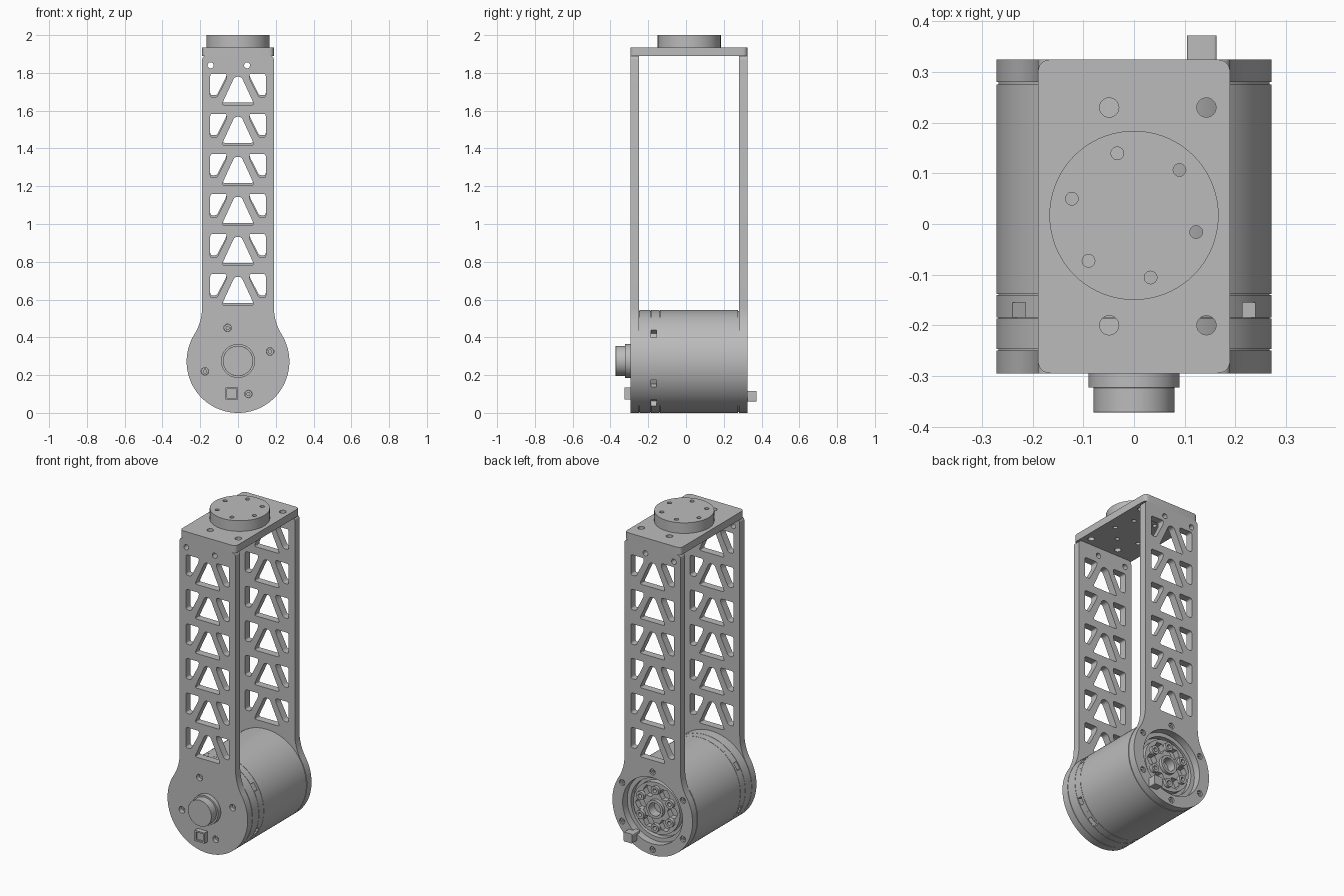
import bpy, bmesh
from math import pi, cos, sin, radians, hypot, atan2
from mathutils import Vector

if "Cube" in bpy.data.objects:
    bpy.data.objects.remove(bpy.data.objects["Cube"])

grey = bpy.data.materials.new("plain_grey")
grey.use_nodes = True
grey.diffuse_color = (0.5, 0.5, 0.5, 1)
grey.node_tree.nodes["Principled BSDF"].inputs["Base Color"].default_value = (0.5, 0.5, 0.5, 1)

AXIS_Z = 0.272      # height of the motor axis
R = 0.272           # motor radius
HALF = 0.19         # half width of the arms


def arc(cx, cy, r, a0, a1, n):
    return [(cx + r * cos(a0 + (a1 - a0) * i / n), cy + r * sin(a0 + (a1 - a0) * i / n))
            for i in range(n + 1)]


def circle(cx, cy, r, n=24):
    return arc(cx, cy, r, 0, 2 * pi, n)[:-1]


def rect(x0, x1, y0, y1):
    return [(x0, y0), (x1, y0), (x1, y1), (x0, y1)]


def rounded(pts, r, n=5):
    """Round every corner of a polygon, cutting back r along each side."""
    out = []
    for i, p in enumerate(pts):
        p = Vector(p)
        a = p + (Vector(pts[i - 1]) - p).normalized() * r
        b = p + (Vector(pts[(i + 1) % len(pts)]) - p).normalized() * r
        for k in range(n + 1):
            t = k / n
            out.append(tuple(a * (1 - t) ** 2 + p * 2 * t * (1 - t) + b * t * t))
    return out


def extrude(name, loops, lo, hi, upright=True):
    """Fill nested outlines and extrude along y (upright) or z."""
    cu = bpy.data.curves.new(name, 'CURVE')
    cu.dimensions = '2D'
    cu.fill_mode = 'BOTH'
    cu.extrude = (hi - lo) / 2
    for loop in loops:
        sp = cu.splines.new('POLY')
        sp.points.add(len(loop) - 1)
        for pt, (x, y) in zip(sp.points, loop):
            pt.co = (x, y, 0, 1)
        sp.use_cyclic_u = True
    tmp = bpy.data.objects.new(name + "_outline", cu)
    bpy.context.collection.objects.link(tmp)
    bpy.context.view_layer.update()
    me = bpy.data.meshes.new_from_object(tmp.evaluated_get(bpy.context.evaluated_depsgraph_get()))
    bpy.data.objects.remove(tmp)
    bm = bmesh.new()
    bm.from_mesh(me)
    bmesh.ops.remove_doubles(bm, verts=bm.verts, dist=1e-5)
    bmesh.ops.recalc_face_normals(bm, faces=bm.faces)
    bm.to_mesh(me)
    bm.free()
    me.name = name
    me.materials.clear()
    me.materials.append(grey)
    ob = bpy.data.objects.new(name, me)
    bpy.context.collection.objects.link(ob)
    mid = (lo + hi) / 2
    if upright:
        ob.rotation_euler.x = pi / 2
        ob.location.y = mid
    else:
        ob.location.z = mid
    bpy.ops.object.select_all(action='DESELECT')
    ob.select_set(True)
    bpy.context.view_layer.objects.active = ob
    bpy.ops.object.shade_smooth_by_angle(angle=radians(30))
    return ob


# Arm outline: round foot blending through a fillet into a straight strip
FILLET_Z = 0.56
h = FILLET_Z - AXIS_Z
fr = (HALF ** 2 + h ** 2 - R ** 2) / (2 * (R - HALF))
t = atan2(h, HALF + fr)
right = arc(0, AXIS_Z, R, -pi / 2, t, 40)
right += arc(HALF + fr, FILLET_Z, fr, pi + t, pi, 12)[1:]
right += arc(HALF - 0.02, 1.87, 0.02, 0, pi / 2, 5)
arm = right + [(-x, z) for x, z in reversed(right[1:])]


def truss_holes(dz):
    """Six rows of a middle triangle between two mirrored corner triangles."""
    loops = [circle(x, 1.84, 0.016) for x in (-0.145, 0.048)]
    for i in range(6):
        z = 0.57 + i * 0.212 + dz
        loops.append(rounded([(-0.087, z), (0.087, z), (0.018, z + 0.15), (-0.018, z + 0.15)], 0.016))
        side = [(0.147, z + 0.04), (0.147, z + 0.165), (0.058, z + 0.165), (0.062, z + 0.138), (0.112, z + 0.04)]
        for s in (1, -1):
            loops.append(rounded([(s * x, y) for x, y in side], 0.013))
    return loops


# Front arm with four recessed screws
front_screws = [(-0.055, 0.45), (0.17, 0.325), (-0.175, 0.22), (0.055, 0.10)]
extrude("front_arm", [arm] + truss_holes(0) + [circle(x, z, 0.02) for x, z in front_screws], -0.295, -0.25)
for x, z in front_screws:
    extrude("front_screw", [circle(x, z, 0.019), circle(x, z, 0.009, 6)], -0.27, -0.25)

# Back arm with a large opening and a ring of screws
back_screws = [(0.238 * cos(a), AXIS_Z + 0.238 * sin(a)) for a in [pi / 2 + k * pi / 3 for k in range(6)]]
extrude("back_arm", [arm, circle(0, AXIS_Z, 0.203, 64)] + truss_holes(0.012)
        + [circle(x, z, 0.018) for x, z in back_screws], 0.28, 0.325)
for x, z in back_screws:
    extrude("back_screw", [circle(x, z, 0.017), circle(x, z, 0.008, 6)], 0.28, 0.315)

# Top plate and round flange, drilled through
flange_holes = [circle(0.127 * cos(a), 0.017 + 0.127 * sin(a), 0.0125)
                for a in [radians(105 + 60 * k) for k in range(6)]]
plate_holes = [circle(x, y, 0.019) for x in (-0.049, 0.143) for y in (-0.2, 0.23)]
extrude("top_plate", [rounded(rect(-HALF, HALF, -0.295, 0.325), 0.028)] + plate_holes + flange_holes,
        1.89, 1.935, False)
extrude("top_flange", [circle(0, 0.017, 0.167, 72)] + flange_holes, 1.935, 2.0, False)

# Motor: inner core, shell, front collar and seams
extrude("motor_core", [circle(0, AXIS_Z, 0.24, 72)], -0.25, 0.25)
extrude("motor_shell", [circle(0, AXIS_Z, R, 96), circle(0, AXIS_Z, 0.178, 64)], -0.138, 0.275)
extrude("motor_collar", [circle(0, AXIS_Z, R, 96), circle(0, AXIS_Z, 0.2, 48)], -0.247, -0.187)
for lo, hi in ((-0.25, -0.247), (-0.187, -0.185), (-0.14, -0.138), (0.275, 0.28)):
    extrude("motor_seam", [circle(0, AXIS_Z, R - 0.004, 96), circle(0, AXIS_Z, 0.178, 64)], lo, hi)
extrude("vent_rim", [circle(0, AXIS_Z, R, 96), circle(0, AXIS_Z, 0.2, 48)], -0.155, -0.14)

# Vent band: ring segments leaving slots, the same on both sides
slots = [(-60, -48), (-30, -21), (28, 38)]
slots += [(180 - b, 180 - a) for a, b in reversed(slots)]
for i, (a, b) in enumerate(slots):
    start = radians(b)
    end = radians(slots[(i + 1) % 6][0] + (360 if i == 5 else 0))
    n = max(3, int((end - start) * 16))
    extrude("vent_segment", [arc(0, AXIS_Z, R, start, end, n) + arc(0, AXIS_Z, 0.23, end, start, n)],
            -0.185, -0.155)

# Rotor inside the back opening: pocketed web, bosses and hub
pockets, bosses = [], []
for k in range(6):
    a = k * pi / 3
    pockets.append(circle(0.108 * cos(a), AXIS_Z + 0.108 * sin(a), 0.036, 6))
    a += pi / 6
    bosses.append((0.115 * cos(a), AXIS_Z + 0.115 * sin(a)))
extrude("rotor_web", [circle(0, AXIS_Z, 0.158, 48), circle(0, AXIS_Z, 0.04)] + pockets
        + [circle(x, z, 0.012, 16) for x, z in bosses], 0.25, 0.285)
for x, z in bosses:
    extrude("rotor_boss", [circle(x, z, 0.026), circle(x, z, 0.012, 16)], 0.285, 0.305)
extrude("rotor_hub", [circle(0, AXIS_Z, 0.056, 32), circle(0, AXIS_Z, 0.04)], 0.285, 0.305)

# Front hub in two steps with a softened edge
extrude("hub_base", [circle(0, 0.275, 0.09, 48)], -0.323, -0.295)
hub = extrude("hub_cap", [circle(0, 0.275, 0.08, 48)], -0.372, -0.323)
bevel = hub.modifiers.new("soft_edge", 'BEVEL')
bevel.width = 0.005
bevel.segments = 2

# Cable sockets
extrude("front_socket", [rect(-0.067, 0, 0.07, 0.135), rect(-0.058, -0.009, 0.079, 0.126)], -0.325, -0.295)
extrude("front_socket_core", [rect(-0.058, -0.009, 0.079, 0.126)], -0.315, -0.295)
extrude("back_socket", [rounded(rect(0.105, 0.163, 0.06, 0.117), 0.006)], 0.30, 0.372)
